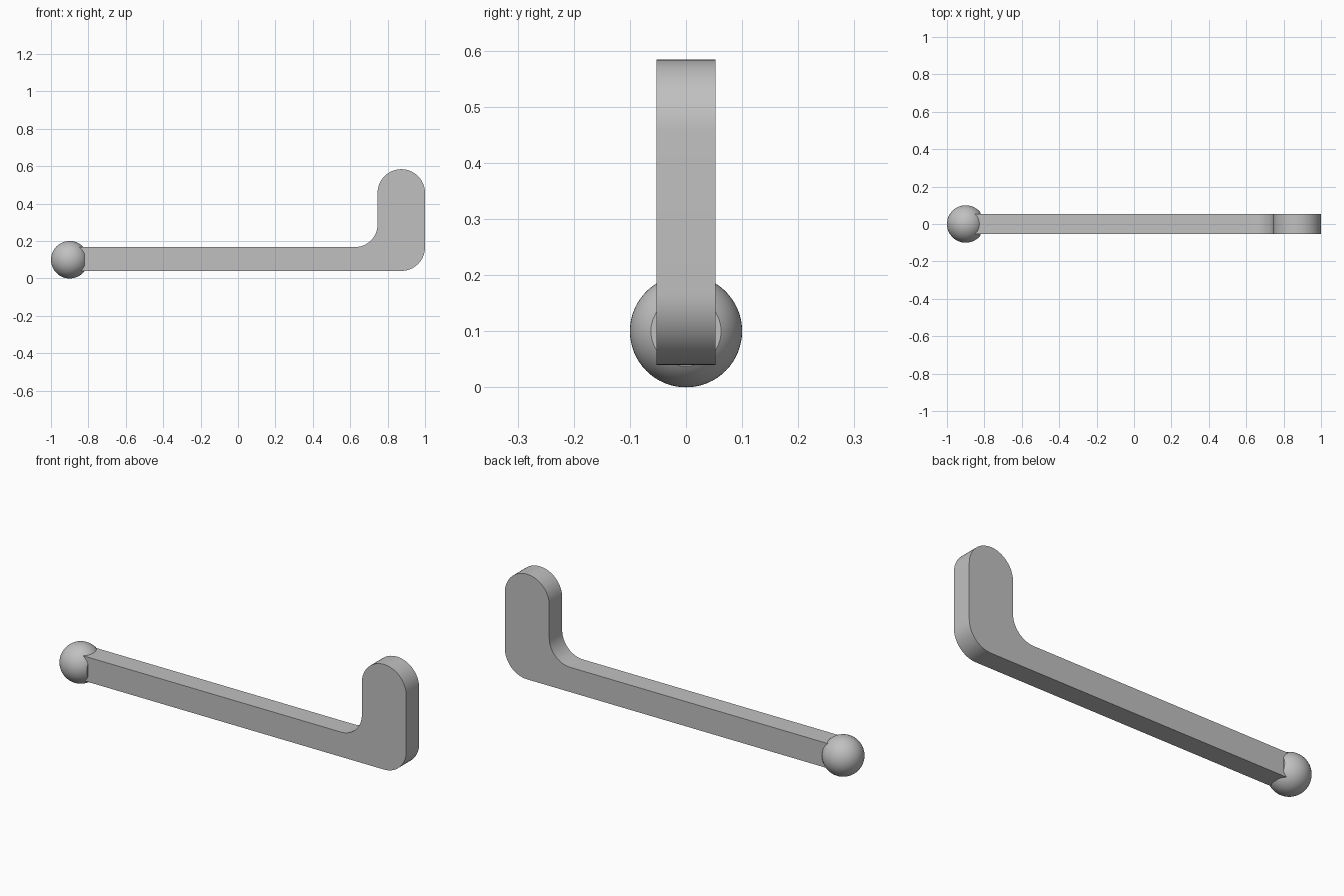
import bpy, bmesh
from math import pi, cos, sin, radians
from mathutils import Matrix, Vector

cube = bpy.data.objects.get("Cube")
if cube:
    bpy.data.objects.remove(cube, do_unlink=True)

grey = bpy.data.materials.new("plain grey")
grey.use_nodes = True
colour = (0.53, 0.53, 0.53, 1)
grey.diffuse_color = colour
grey.node_tree.nodes["Principled BSDF"].inputs["Base Color"].default_value = colour


def finish(name, bm):
    """Turn a bmesh into a named, smooth-shaded grey object."""
    bmesh.ops.recalc_face_normals(bm, faces=bm.faces)
    mesh = bpy.data.meshes.new(name)
    bm.to_mesh(mesh)
    bm.free()
    mesh.materials.append(grey)
    obj = bpy.data.objects.new(name, mesh)
    bpy.context.collection.objects.link(obj)
    bpy.ops.object.select_all(action='DESELECT')
    obj.select_set(True)
    bpy.context.view_layer.objects.active = obj
    bpy.ops.object.shade_smooth_by_angle(angle=radians(30))
    return obj


def arc(cx, cz, r, start, end, steps):
    """Points along an arc in the xz plane, angles in degrees."""
    angles = [radians(start + (end - start) * i / steps) for i in range(steps + 1)]
    return [(cx + r * cos(a), cz + r * sin(a)) for a in angles]


# L-shaped lever: side profile extruded across its width
half_width = 0.053
bottom, bar_top, top = 0.04, 0.168, 0.584
end_r, fillet = 0.127, 0.12
end_x = 1 - end_r
inner_x = 1 - 2 * end_r

profile = [(-0.86, bottom)]
profile += arc(end_x, bottom + end_r, end_r, -90, 0, 16)
profile += arc(end_x, top - end_r, end_r, 0, 180, 32)
profile += arc(inner_x - fillet, bar_top + fillet, fillet, 0, -90, 16)
profile += [(-0.86, bar_top)]

bm = bmesh.new()
side = bm.faces.new([bm.verts.new((x, -half_width, z)) for x, z in profile])
extruded = bmesh.ops.extrude_face_region(bm, geom=[side])
moved = [v for v in extruded["geom"] if isinstance(v, bmesh.types.BMVert)]
bmesh.ops.translate(bm, verts=moved, vec=(0, 2 * half_width, 0))
finish("lever_arm", bm)

# Ball at the tip, cut flat where it meets the arm
bm = bmesh.new()
place = Matrix.Translation((-0.9, 0, 0.1)) @ Matrix.Rotation(pi / 2, 4, 'Y')
bmesh.ops.create_uvsphere(bm, u_segments=64, v_segments=32, radius=0.1, matrix=place)
cut = bmesh.ops.bisect_plane(bm, geom=bm.verts[:] + bm.edges[:] + bm.faces[:],
                             plane_co=Vector((-0.822, 0, 0)), plane_no=Vector((1, 0, 0)),
                             clear_outer=True)
rim = [e for e in cut["geom_cut"] if isinstance(e, bmesh.types.BMEdge)]
bmesh.ops.contextual_create(bm, geom=rim)
finish("ball_tip", bm)
